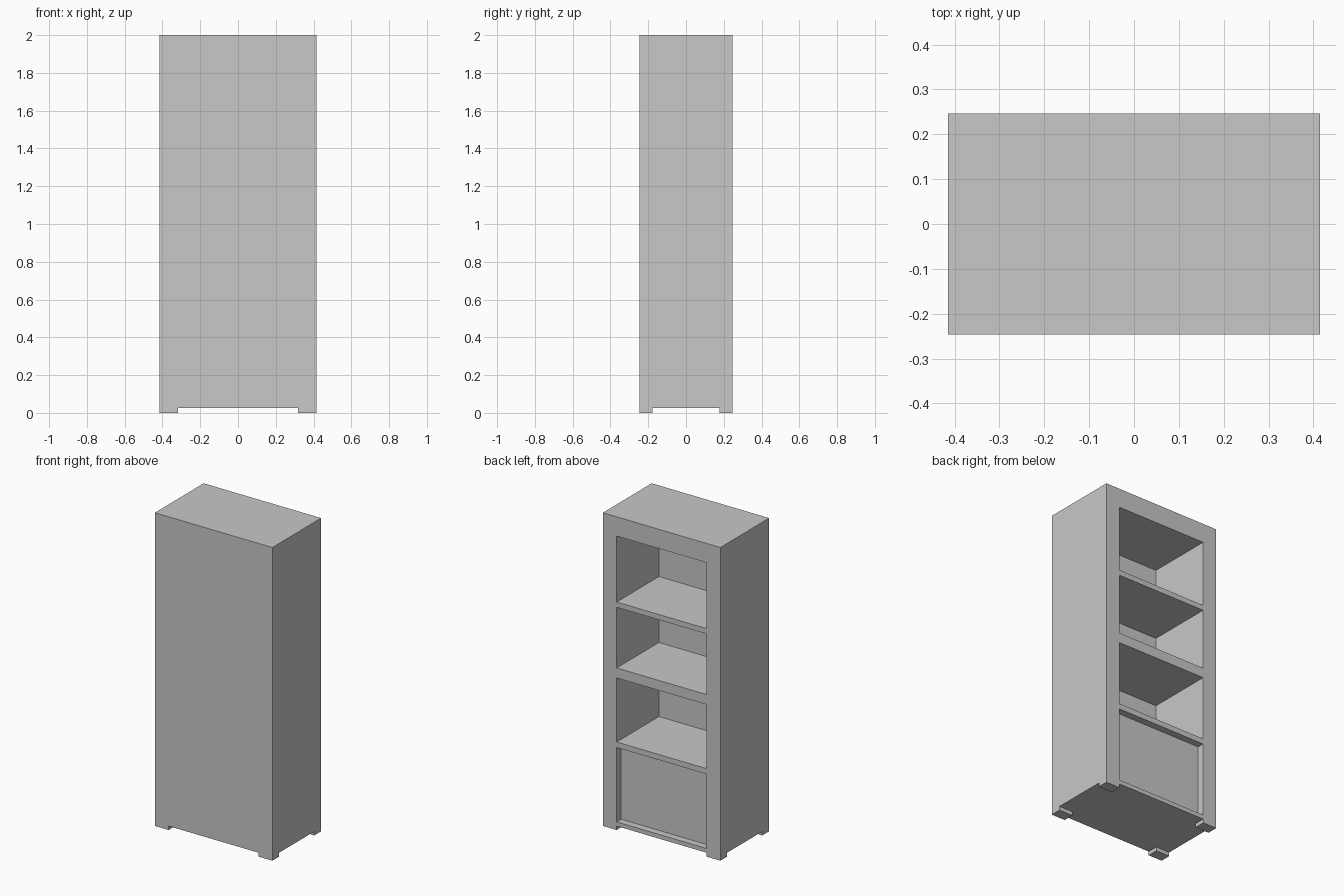
import bpy

if "Cube" in bpy.data.objects:
    bpy.data.objects.remove(bpy.data.objects["Cube"])

grey = bpy.data.materials.new("light_grey")
grey.diffuse_color = (0.58, 0.58, 0.58, 1)
grey.use_nodes = True
grey.node_tree.nodes["Principled BSDF"].inputs["Base Color"].default_value = grey.diffuse_color

W, D, H = 0.415, 0.246, 2.0      # half width, half depth, height
INNER = 0.317                    # half width of the bays
BACK = -0.18                     # inner face of the rear panel
PANEL = 0.201                    # recessed face of the lowest bay


def box(name, lo, hi):
    """Box between two corners."""
    bpy.ops.mesh.primitive_cube_add(size=1)
    ob = bpy.context.object
    ob.name = name
    for v in ob.data.vertices:
        v.co = [hi[i] if v.co[i] > 0 else lo[i] for i in range(3)]
    ob.data.materials.append(grey)
    return ob


# Solid cabinet block reaching the ground
cabinet = box("bookcase_cabinet", (-W, -D, 0), (W, D, H))

# Three open shelf bays and one shallow panel at the bottom: z range and depth
bays = [(1.456, 1.877, BACK), (1.035, 1.422, BACK),
        (0.562, 0.971, BACK), (0.052, 0.527, PANEL)]
cutters = [box(f"bay_cutter_{i}", (-INNER, y, z0), (INNER, D + 0.1, z1))
           for i, (z0, z1, y) in enumerate(bays)]

# Crossing gaps underneath leave four corner feet
cutters.append(box("foot_gap_across", (-0.318, -1, -0.1), (0.318, 1, 0.025)))
cutters.append(box("foot_gap_along", (-1, -0.177, -0.1), (1, 0.177, 0.025)))

# Carve everything out of the block
bpy.context.view_layer.objects.active = cabinet
for c in cutters:
    c.hide_render = True
    mod = cabinet.modifiers.new(c.name, "BOOLEAN")
    mod.operation = "DIFFERENCE"
    mod.solver = "EXACT"
    mod.object = c
    bpy.ops.object.modifier_apply(modifier=mod.name)
for c in cutters:
    bpy.data.objects.remove(c)
